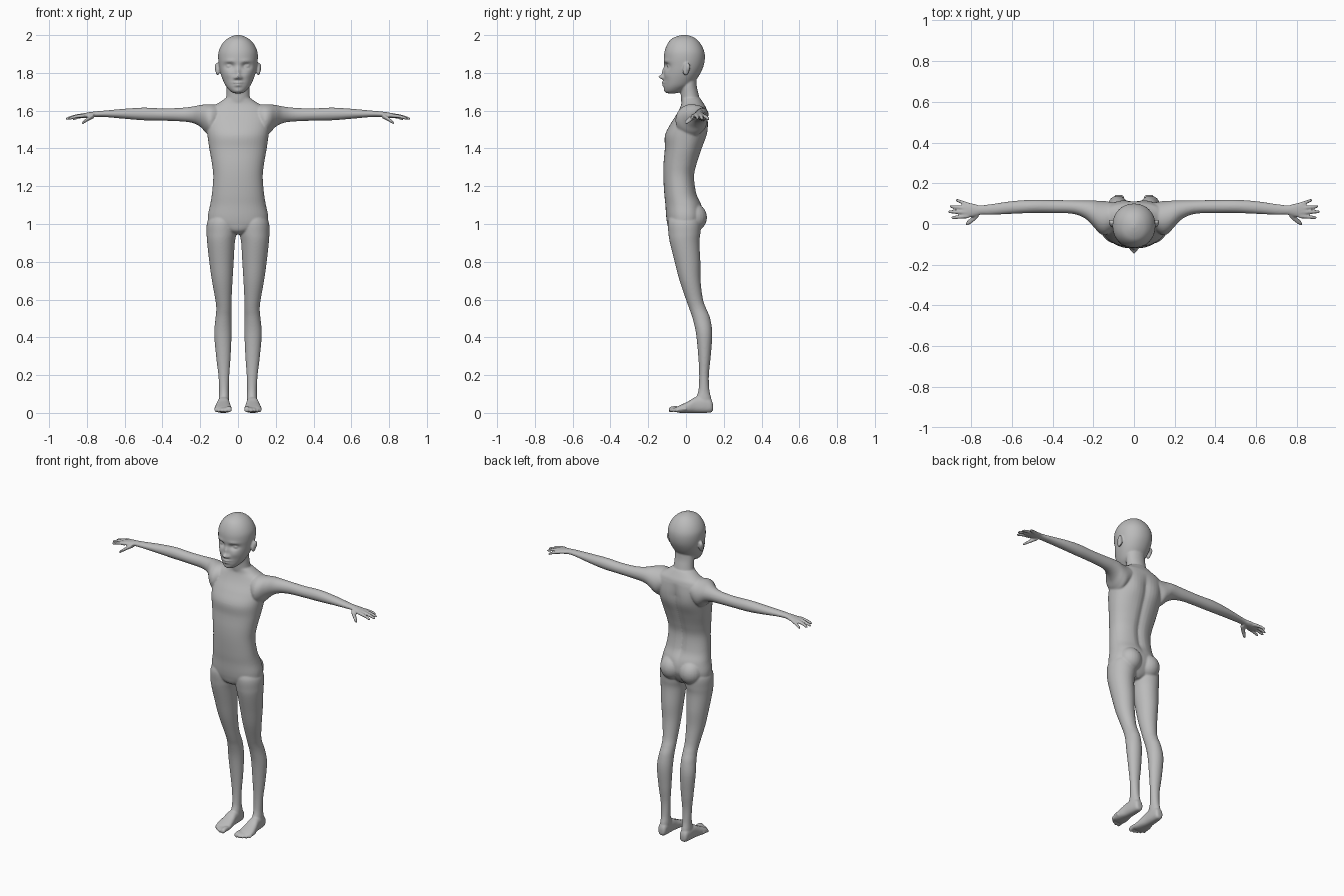
import bpy, bmesh, math
from mathutils import Vector, Matrix

if "Cube" in bpy.data.objects:
    bpy.data.objects.remove(bpy.data.objects["Cube"], do_unlink=True)

grey = bpy.data.materials.new("plain grey")
grey.use_nodes = True
COLOUR = (0.5, 0.5, 0.5, 1)
grey.diffuse_color = COLOUR
grey.node_tree.nodes["Principled BSDF"].inputs["Base Color"].default_value = COLOUR

bm = bmesh.new()
SIDES = 48


def smooth_rows(rows, steps=5):
    """Catmull-Rom interpolation through section rows."""
    out = []
    for i in range(len(rows) - 1):
        quad = zip(rows[max(i - 1, 0)], rows[i], rows[i + 1], rows[min(i + 2, len(rows) - 1)])
        quad = list(quad)
        for s in range(steps):
            t = s / steps
            out.append([0.5 * (2 * b + (c - a) * t + (2 * a - 5 * b + 4 * c - d) * t * t
                               + (3 * b - a - 3 * c + d) * t ** 3) for a, b, c, d in quad])
    return out + [list(rows[-1])]


def loft(axis, rows, mirror=False, power=1.0, sculpt=None, sides=SIDES):
    """Rows are (position on axis, low u, high u, low v, high v); u and v are the other two axes."""
    other = [i for i in range(3) if i != axis]
    for sign in ((1, -1) if mirror else (1,)):
        rings = []
        for p, u0, u1, v0, v1 in smooth_rows(rows):
            ring = []
            for k in range(sides):
                a = 2 * math.pi * k / sides
                c, s = math.cos(a), math.sin(a)
                co = Vector((0, 0, 0))
                co[axis] = p
                co[other[0]] = (u0 + u1) / 2 + (u1 - u0) / 2 * math.copysign(abs(c) ** power, c)
                co[other[1]] = (v0 + v1) / 2 + (v1 - v0) / 2 * math.copysign(abs(s) ** power, s)
                if sculpt:
                    sculpt(co)
                co.x *= sign
                ring.append(bm.verts.new(co))
            rings.append(ring)
        faces = [bm.faces.new(rings[0]), bm.faces.new(rings[-1])]
        for r, q in zip(rings, rings[1:]):
            for k in range(sides):
                n = (k + 1) % sides
                faces.append(bm.faces.new((r[k], r[n], q[n], q[k])))
        bmesh.ops.recalc_face_normals(bm, faces=faces)


def ball(centre, size, tilt=0.0, mirror=True):
    """Ellipsoid, tilted about x, optionally on both sides."""
    for sign in ((1, -1) if mirror else (1,)):
        place = Matrix.Translation((centre[0] * sign, centre[1], centre[2]))
        bmesh.ops.create_uvsphere(bm, u_segments=24, v_segments=16, radius=1,
                                  matrix=place @ Matrix.Rotation(tilt, 4, 'X') @ Matrix.Diagonal((*size, 1)))


def digit(axis, start, end, r0, r1, bend=(0, 0, 0)):
    """Tapered finger or toe running mostly along one axis, with a rounded tip."""
    a, b = Vector(start), Vector(end)
    stretch = (b - a).length / abs(b[axis] - a[axis])
    other = [i for i in range(3) if i != axis]
    rows = []
    for t, k in ((0, 1), (0.3, 1), (0.6, 1), (0.85, 1), (0.96, 0.75), (1, 0.3)):
        c = a.lerp(b, t) + Vector(bend) * math.sin(math.pi * t)
        r = (r0 + (r1 - r0) * t) * k
        ru = r * stretch
        u, v = c[other[0]], c[other[1]]
        rows.append((c[axis], u - ru, u + ru, v - r, v + r))
    loft(axis, rows, mirror=True, sides=16)


# Torso: height, left/right limits, front/back limits
def torso_shape(co):
    if co.y > 0.02 and 1.08 < co.z < 1.6:
        fade = min(1, (co.z - 1.08) / 0.08, (1.6 - co.z) / 0.08)
        co.y -= 0.012 * fade * math.exp(-(co.x / 0.022) ** 2)        # spine hollow
        co.y += 0.006 * math.exp(-((abs(co.x) - 0.08) / 0.04) ** 2 - ((co.z - 1.5) / 0.07) ** 2)


torso = [(0.945, 0.02, -0.06, 0.04), (0.965, 0.08, -0.088, 0.06), (1.0, 0.15, -0.099, 0.08),
         (1.04, 0.16, -0.105, 0.092), (1.1, 0.148, -0.109, 0.083), (1.16, 0.138, -0.115, 0.058),
         (1.25, 0.131, -0.12, 0.046), (1.32, 0.138, -0.119, 0.06), (1.4, 0.152, -0.112, 0.086),
         (1.47, 0.162, -0.111, 0.11), (1.53, 0.17, -0.082, 0.116), (1.58, 0.17, -0.05, 0.113),
         (1.615, 0.15, -0.032, 0.106), (1.64, 0.105, -0.024, 0.092), (1.665, 0.068, -0.024, 0.076)]
loft(2, [(z, -w, w, f, b) for z, w, f, b in torso], power=0.9, sculpt=torso_shape)
ball((0.066, 0.04, 1.035), (0.07, 0.071, 0.075))

# Neck
neck = [(1.58, 0.07, -0.01, 0.09), (1.64, 0.066, -0.024, 0.078), (1.69, 0.061, -0.028, 0.066),
        (1.74, 0.06, -0.03, 0.056), (1.82, 0.055, -0.03, 0.055)]
loft(2, [(z, -w, w, f, b) for z, w, f, b in neck])


# Head with sculpted face
def face_shape(co):
    if co.y > -0.045:
        return
    x, z = abs(co.x), co.z

    def bump(px, pz, sx, sz):
        return math.exp(-((x - px) / sx) ** 2 - ((z - pz) / sz) ** 2)
    co.y += 0.019 * bump(0.043, 1.836, 0.024, 0.015)                 # eye sockets
    co.y -= 0.005 * bump(0.045, 1.862, 0.03, 0.010)                  # brows
    co.y -= 0.005 * bump(0.05, 1.79, 0.022, 0.02)                    # cheeks
    co.y -= 0.012 * bump(0, 1.805, 0.011, 0.022)                     # nose bridge
    co.y -= 0.027 * bump(0, 1.778, 0.014, 0.012)                     # nose tip
    co.y -= 0.010 * bump(0.016, 1.773, 0.009, 0.008)                 # nostril wings
    co.y -= 0.013 * bump(0, 1.748, 0.024, 0.0055)                    # upper lip
    co.y -= 0.011 * bump(0, 1.734, 0.02, 0.0055)                     # lower lip
    co.y += 0.004 * bump(0, 1.741, 0.03, 0.003)                      # mouth line
    co.y -= 0.004 * bump(0, 1.706, 0.02, 0.01)                       # chin


head = [(1.692, 0.02, -0.1, -0.05), (1.7, 0.036, -0.11, -0.025), (1.715, 0.052, -0.115, 0.0),
        (1.735, 0.067, -0.117, 0.03), (1.765, 0.081, -0.117, 0.055), (1.8, 0.093, -0.116, 0.077),
        (1.84, 0.101, -0.116, 0.094), (1.88, 0.105, -0.117, 0.1), (1.915, 0.102, -0.113, 0.096),
        (1.95, 0.086, -0.1, 0.08), (1.977, 0.062, -0.08, 0.057), (1.993, 0.034, -0.05, 0.03),
        (2.001, 0.008, -0.02, 0.0)]
head_rows = smooth_rows([(z, -w, w, f, b) for z, w, f, b in head], 3)
loft(2, head_rows, power=0.95, sculpt=face_shape, sides=96)
ball((0.043, -0.082, 1.835), (0.021, 0.018, 0.014))                  # eyes
ball((0.108, 0.002, 1.82), (0.012, 0.018, 0.034), tilt=-0.2)         # ears
ball((0.116, 0.009, 1.83), (0.008, 0.013, 0.022), tilt=-0.2)

# Legs: height, inner/outer limits, front/back limits
loft(2, [(1.06, 0.01, 0.135, -0.08, 0.07), (1.01, 0.004, 0.163, -0.096, 0.08),
         (0.95, 0.008, 0.166, -0.093, 0.076), (0.9, 0.017, 0.163, -0.085, 0.071),
         (0.8, 0.023, 0.152, -0.06, 0.076), (0.7, 0.029, 0.138, -0.034, 0.077),
         (0.6, 0.034, 0.12, 0.0, 0.09), (0.55, 0.034, 0.115, 0.018, 0.108),
         (0.5, 0.034, 0.119, 0.035, 0.128), (0.42, 0.034, 0.126, 0.053, 0.139),
         (0.3, 0.039, 0.116, 0.065, 0.131), (0.2, 0.046, 0.104, 0.07, 0.121),
         (0.12, 0.048, 0.1, 0.066, 0.124), (0.07, 0.046, 0.102, 0.05, 0.135),
         (0.02, 0.05, 0.1, 0.05, 0.135)], mirror=True)

# Feet: depth, inner/outer limits, sole/top
loft(1, [(0.143, 0.06, 0.088, 0.015, 0.045), (0.133, 0.05, 0.099, 0.003, 0.07),
         (0.1, 0.046, 0.105, 0.0, 0.085), (0.05, 0.044, 0.11, 0.0, 0.083),
         (0.015, 0.039, 0.118, 0.0, 0.063), (-0.02, 0.034, 0.124, 0.0, 0.046),
         (-0.045, 0.034, 0.122, 0.002, 0.034), (-0.058, 0.04, 0.112, 0.008, 0.026)],
     mirror=True, power=0.8)
toes = [(0.047, -0.091, 0.0145), (0.068, -0.088, 0.0105), (0.085, -0.08, 0.01),
        (0.101, -0.069, 0.0095), (0.116, -0.055, 0.009)]
for x, tip, r in toes:
    digit(1, (x, tip + 0.055, 0.02), (x, tip, r + 0.001), r, r, bend=(0, 0, 0.004))

# Arms and palms: distance out, front/back limits, lower/upper limits
loft(0, [(0.1, -0.03, 0.105, 1.5, 1.63), (0.14, -0.055, 0.112, 1.465, 1.634),
         (0.17, -0.045, 0.114, 1.483, 1.633), (0.2, -0.012, 0.115, 1.515, 1.63),
         (0.24, 0.027, 0.115, 1.535, 1.622), (0.3, 0.05, 0.116, 1.543, 1.615),
         (0.4, 0.054, 0.118, 1.547, 1.612), (0.5, 0.054, 0.119, 1.549, 1.616),
         (0.6, 0.05, 0.112, 1.557, 1.61), (0.7, 0.045, 0.098, 1.566, 1.601),
         (0.755, 0.045, 0.092, 1.567, 1.596), (0.79, 0.036, 0.1, 1.563, 1.591),
         (0.82, 0.03, 0.105, 1.56, 1.586), (0.84, 0.032, 0.102, 1.561, 1.581),
         (0.85, 0.042, 0.094, 1.565, 1.577)], mirror=True)

# Fingers and thumb
fingers = [((0.815, 0.038, 1.574), (0.899, 0.031, 1.556)), ((0.82, 0.058, 1.576), (0.914, 0.06, 1.555)),
           ((0.82, 0.077, 1.575), (0.906, 0.087, 1.555)), ((0.81, 0.093, 1.572), (0.876, 0.119, 1.553))]
for start, end in fingers:
    digit(0, start, end, 0.0105, 0.0075, bend=(0, 0, 0.004))
digit(0, (0.765, 0.052, 1.573), (0.826, 0.0, 1.533), 0.014, 0.008, bend=(0, -0.004, 0.002))

# Fuse all parts into one smooth skin
mesh = bpy.data.meshes.new("figure_body")
bm.to_mesh(mesh)
bm.free()
body = bpy.data.objects.new("figure_body", mesh)
bpy.context.collection.objects.link(body)
mesh.materials.append(grey)
fuse = body.modifiers.new("fuse", 'REMESH')
fuse.mode = 'VOXEL'
fuse.voxel_size = 0.005
fuse.use_smooth_shade = True
soften = body.modifiers.new("soften", 'SMOOTH')
soften.factor = 0.5
soften.iterations = 4
